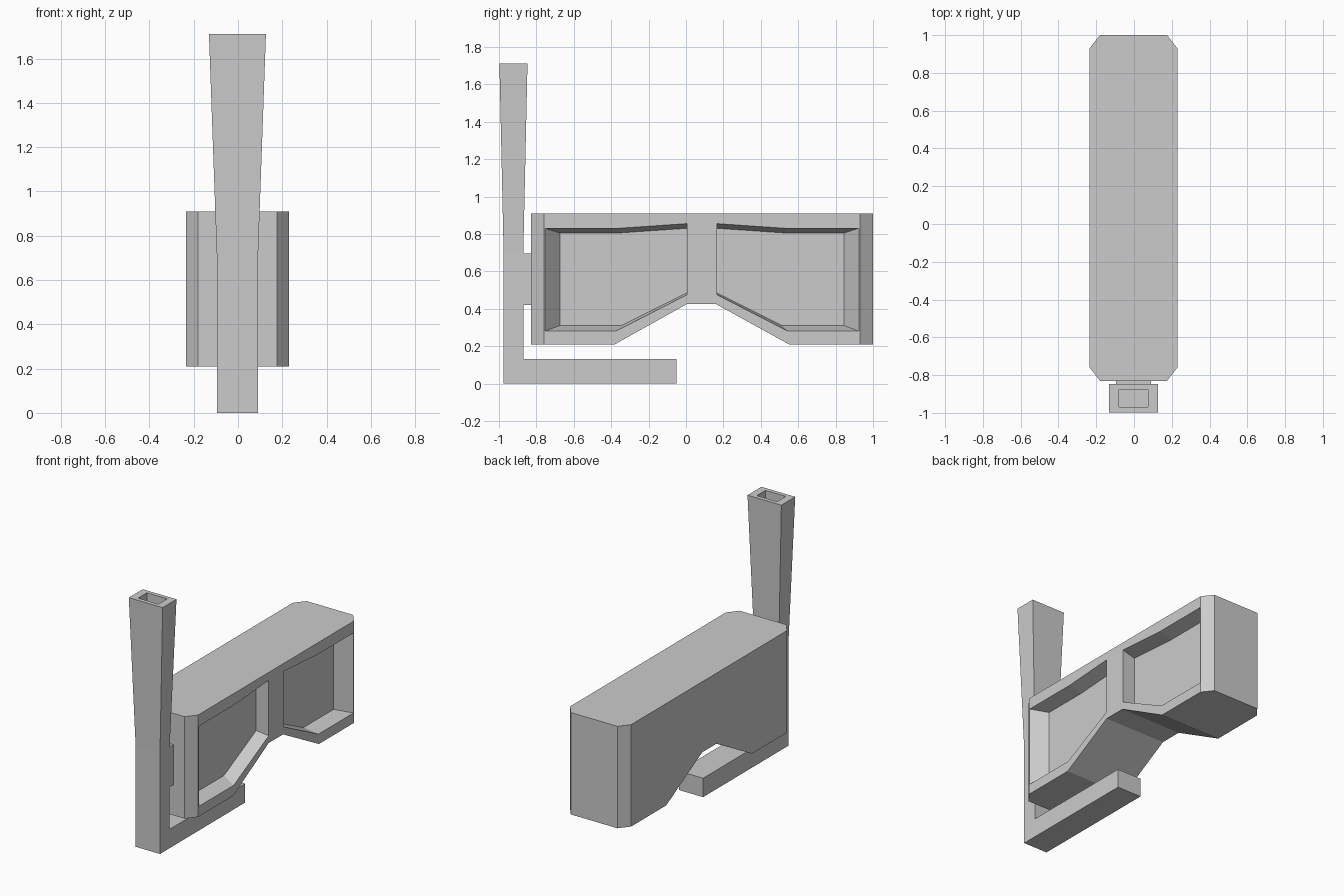
import bpy, bmesh
from mathutils import Vector

cube = bpy.data.objects.get("Cube")
if cube:
    bpy.data.objects.remove(cube, do_unlink=True)

grey = bpy.data.materials.new("plain_grey")
grey.use_nodes = True
COLOUR = (0.6, 0.6, 0.6, 1)
grey.diffuse_color = COLOUR
for node in grey.node_tree.nodes:
    if node.type == 'BSDF_PRINCIPLED':
        node.inputs["Base Color"].default_value = COLOUR


def make_object(name, bm):
    bmesh.ops.recalc_face_normals(bm, faces=bm.faces)
    mesh = bpy.data.meshes.new(name)
    bm.to_mesh(mesh)
    bm.free()
    mesh.materials.append(grey)
    obj = bpy.data.objects.new(name, mesh)
    bpy.context.scene.collection.objects.link(obj)
    return obj


def loft(loops):
    """Closed solid through matching loops of points."""
    bm = bmesh.new()
    rings = [[bm.verts.new(p) for p in loop] for loop in loops]
    for a, b in zip(rings, rings[1:]):
        for i in range(len(a)):
            j = (i + 1) % len(a)
            bm.faces.new((a[i], a[j], b[j], b[i]))
    bm.faces.new(rings[0])
    bm.faces.new(rings[-1])
    bmesh.ops.recalc_face_normals(bm, faces=bm.faces)
    return bm


def side(points, x):
    return [(x, y, z) for y, z in points]


def carve(target, cutter):
    cutter.hide_render = True
    mod = target.modifiers.new("cut", 'BOOLEAN')
    mod.operation = 'DIFFERENCE'
    mod.solver = 'EXACT'
    mod.object = cutter
    bpy.context.view_layer.objects.active = target
    bpy.ops.object.modifier_apply(modifier=mod.name)
    bpy.data.objects.remove(cutter, do_unlink=True)


# Main body: block with chamfered upright corners
XL, XR, Y0, Y1, CX, CY = -0.235, 0.23, -0.83, 1.0, 0.055, 0.07
plan = [(XL + CX, Y0), (XR - CX, Y0), (XR, Y0 + CY), (XR, Y1 - CY),
        (XR - CX, Y1), (XL + CX, Y1), (XL, Y1 - CY), (XL, Y0 + CY)]
body = make_object("body", loft([[(x, y, z) for x, y in plan] for z in (0.21, 0.91)]))

# Arch under the middle, its ramps carried on below the body
arch = [(-0.559, 0.11), (0.005, 0.425), (0.16, 0.425), (0.731, 0.11)]
carve(body, make_object("arch_cutter", loft([side(arch, -0.5), side(arch, 0.5)])))

# Two mirrored recesses with sloping walls on the left side
rim = [(-0.754, 0.28), (-0.375, 0.28), (0.005, 0.475),
       (0.005, 0.855), (-0.36, 0.83), (-0.754, 0.83)]
floor = [(-0.675, 0.31), (-0.345, 0.31), (0.005, 0.485),
         (0.005, 0.83), (-0.36, 0.805), (-0.675, 0.805)]
MIRROR = 0.17
for flip in (False, True):
    r, f = [[(MIRROR - y if flip else y, z) for y, z in pts] for pts in (rim, floor)]
    carve(body, make_object("recess_cutter",
                            loft([side(f, XR - 0.095), side(r, XR), side(r, XR + 0.1)])))

# Bracket: foot, upright and connecting block from one side profile
profile = [(-0.975, 0), (-0.05, 0), (-0.05, 0.13), (-0.87, 0.13), (-0.87, 0.42),
           (-0.83, 0.42), (-0.83, 0.695), (-0.87, 0.695), (-0.975, 0.695)]
bm = loft([side(profile, -0.095), side(profile, 0.09)])
bm.normal_update()


def raise_face(face, dz, sx, sy):
    """Extrude a level face by dz and scale it about its centre."""
    new = bmesh.ops.extrude_discrete_faces(bm, faces=[face])["faces"][0]
    mid = new.calc_center_median()
    for v in new.verts:
        d = v.co - mid
        v.co = mid + Vector((d.x * sx, d.y * sy, dz))
    return new


# Flared upper post with a socket in its top
top = next(f for f in bm.faces
           if f.normal.z > 0.9 and f.calc_center_median().y < -0.9)
top = raise_face(top, 1.015, 1.39, 1.43)
top = raise_face(top, 0, 0.6, 0.63)
raise_face(top, -0.1, 1, 1)
make_object("bracket_post", bm)
